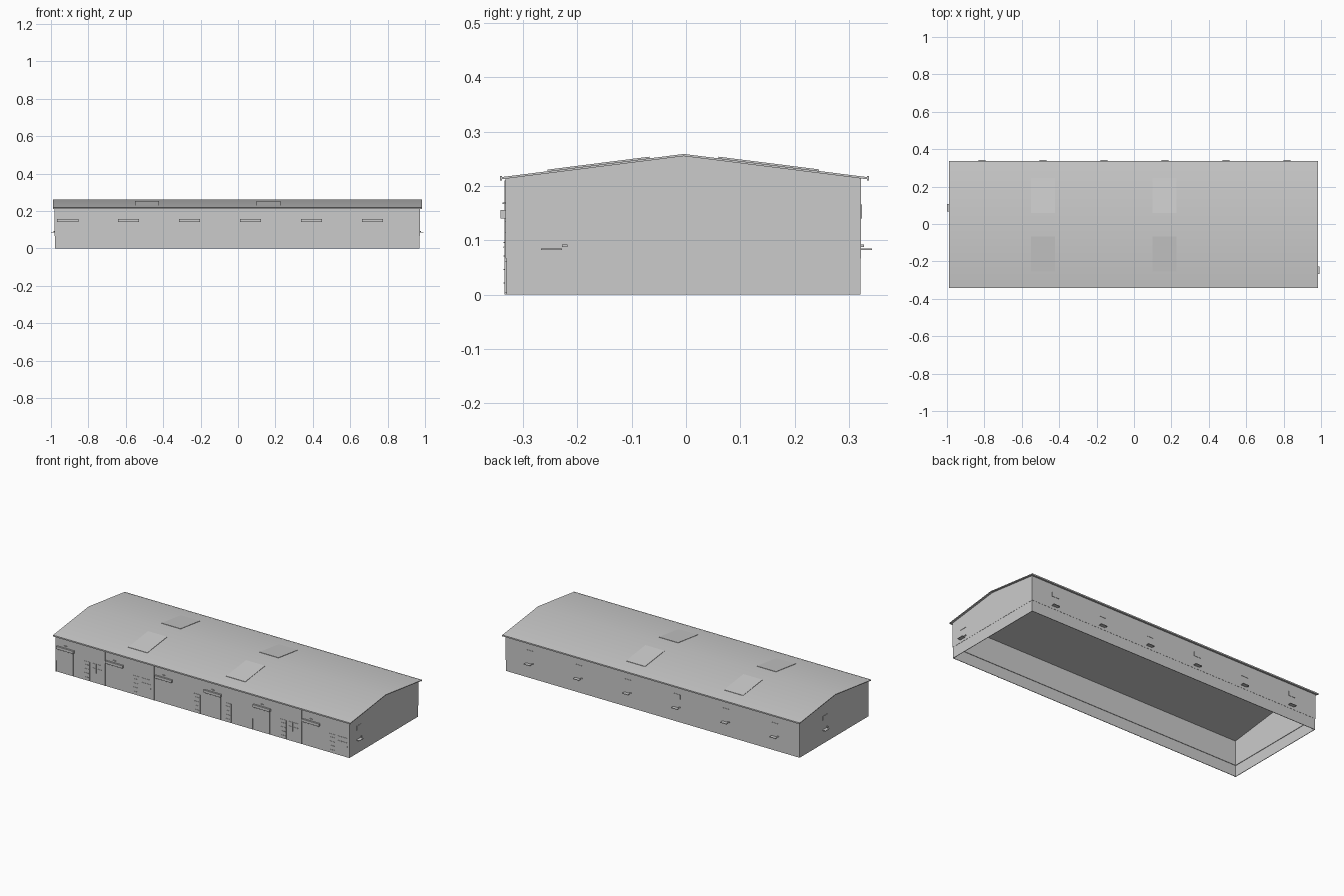
import bpy
import math

if "Cube" in bpy.data.objects:
    bpy.data.objects.remove(bpy.data.objects["Cube"], do_unlink=True)

grey = bpy.data.materials.new("light_grey")
grey.use_nodes = True
grey.diffuse_color = (0.6, 0.6, 0.6, 1)
grey.node_tree.nodes["Principled BSDF"].inputs["Base Color"].default_value = (0.6, 0.6, 0.6, 1)

# Main dimensions
LEFT, RIGHT = -0.98, 0.972
FRONT, BACK = -0.332, 0.322
RIDGE_Y, RIDGE_Z = -0.004, 0.259
EAVE_FRONT, EAVE_BACK = -0.343, 0.337
EAVE_Z = 0.216
BAY = 0.326


def mesh_object(name, verts, faces):
    mesh = bpy.data.meshes.new(name)
    mesh.from_pydata(verts, [], faces)
    mesh.materials.append(grey)
    obj = bpy.data.objects.new(name, mesh)
    bpy.context.scene.collection.objects.link(obj)
    return obj


def box(name, x0, x1, y0, y1, z0, z1):
    verts = [(x, y, z) for x in (x0, x1) for y in (y0, y1) for z in (z0, z1)]
    faces = [(0, 1, 3, 2), (4, 6, 7, 5), (0, 4, 5, 1), (2, 3, 7, 6), (0, 2, 6, 4), (1, 5, 7, 3)]
    return mesh_object(name, verts, faces)


def roof_z(y):
    eave = EAVE_FRONT if y < RIDGE_Y else EAVE_BACK
    return RIDGE_Z + (EAVE_Z - RIDGE_Z) * (y - RIDGE_Y) / (eave - RIDGE_Y)


def extrude_x(name, profile, x0, x1):
    n = len(profile)
    verts = [(x, y, z) for x in (x0, x1) for y, z in profile]
    faces = [(i, i + n, (i + 1) % n + n, (i + 1) % n) for i in range(n)]
    faces += [tuple(range(n)), tuple(range(2 * n - 1, n - 1, -1))]
    return mesh_object(name, verts, faces)


# Hollow walls: a low plinth ring and an upper ring, open underneath
def wall_ring(name, z0, z1, inset, thick):
    x0, x1, y0, y1 = LEFT + inset, RIGHT - inset, FRONT + inset, BACK - inset
    box(name + "_front", x0, x1, y0, y0 + thick, z0, z1)
    box(name + "_back", x0, x1, y1 - thick, y1, z0, z1)
    box(name + "_left_end", x1 - thick, x1, y0 + thick, y1 - thick, z0, z1)
    box(name + "_right_end", x0, x0 + thick, y0 + thick, y1 - thick, z0, z1)


wall_ring("plinth", 0, 0.066, 0.001, 0.003)
wall_ring("upper_wall", 0.066, 0.213, 0, 0.007)

# Gable triangles
gable = [(FRONT, 0.213), (BACK, 0.213), (BACK, roof_z(BACK) - 0.002),
         (RIDGE_Y, RIDGE_Z - 0.002), (FRONT, roof_z(FRONT) - 0.002)]
extrude_x("gable_right_end", gable, LEFT, LEFT + 0.007)
extrude_x("gable_left_end", gable, RIGHT - 0.007, RIGHT)

# Roof: smooth top sheet over a flat-shaded slab
X0, X1 = LEFT - 0.009, RIGHT + 0.012
slope = [(EAVE_FRONT, EAVE_Z), (RIDGE_Y, RIDGE_Z), (EAVE_BACK, EAVE_Z)]
under = [(y, z - 0.004) for y, z in reversed(slope)]
extrude_x("roof_slab", slope + under, X0, X1)
sheet = mesh_object("roof_sheet", [(x, y, z + 0.0008) for x in (X0, X1) for y, z in slope],
                    [(0, 3, 4, 1), (1, 4, 5, 2)])
for face in sheet.data.polygons:
    face.use_smooth = True

# Gutters
box("front_gutter", X0, X1, EAVE_FRONT, EAVE_FRONT + 0.004, 0.210, 0.218)
box("back_gutter", X0, X1, EAVE_BACK - 0.004, EAVE_BACK, 0.210, 0.218)

# Skylights lying on each slope
for x in (-0.55, 0.10):
    for y0, y1 in ((-0.255, -0.067), (0.06, 0.245)):
        a, b = roof_z(y0), roof_z(y1)
        extrude_x("skylight", [(y0, a), (y1, b), (y1, b + 0.003), (y0, a + 0.003)], x, x + 0.127)


# Front bays: shutter, canopy, lamp, door and window
def front_plate(name, x0, x1, z0, z1, depth=0.002):
    box(name, x0, x1, FRONT - depth, FRONT + 0.001, z0, z1)


for i in range(6):
    x = LEFT + BAY * i
    front_plate("shutter_door", x + 0.016, x + 0.12, 0.004, 0.135)
    front_plate("canopy", x + 0.012, x + 0.126, 0.14, 0.156, 0.01)
    front_plate("canopy_lamp", x + 0.061, x + 0.077, 0.167, 0.17, 0.006)
    if i != 3:
        front_plate("wall_joint", x + 0.002, x + 0.006, 0.0, 0.21, 0.002)
    door = x + (0.27 if i == 2 else 0.15 if i == 3 else 0.19)
    front_plate("entrance_door", door, door + 0.04, 0.004, 0.115)
    for z in (0.02, 0.045, 0.07, 0.095):
        front_plate("door_rail", door + 0.006, door + 0.034, z, z + 0.002, 0.004)
    if i not in (2, 3):
        for k in range(2):
            w = door + 0.055 + 0.034 * k
            front_plate("front_window", w, w + 0.028, 0.06, 0.115)
            front_plate("window_bar", w, w + 0.028, 0.086, 0.089, 0.004)


# Back and end fittings, built at the origin facing -y, then turned into place
def fitting(x, y, turn):
    parts = [
        box("shelf_lamp", -0.027, 0.012, -0.021, 0.001, 0.082, 0.085),
        box("lamp_bracket", 0.012, 0.022, -0.006, 0.001, 0.088, 0.092),
        box("small_window", -0.024, 0.02, -0.002, 0.001, 0.14, 0.166),
    ]
    for part in parts:
        part.location = (x, y, 0)
        part.rotation_euler.z = turn


for i in range(6):
    fitting(-0.82 + BAY * i, BACK, math.pi)
fitting(RIGHT, -0.24, math.pi / 2)
fitting(LEFT, 0.08, -math.pi / 2)
